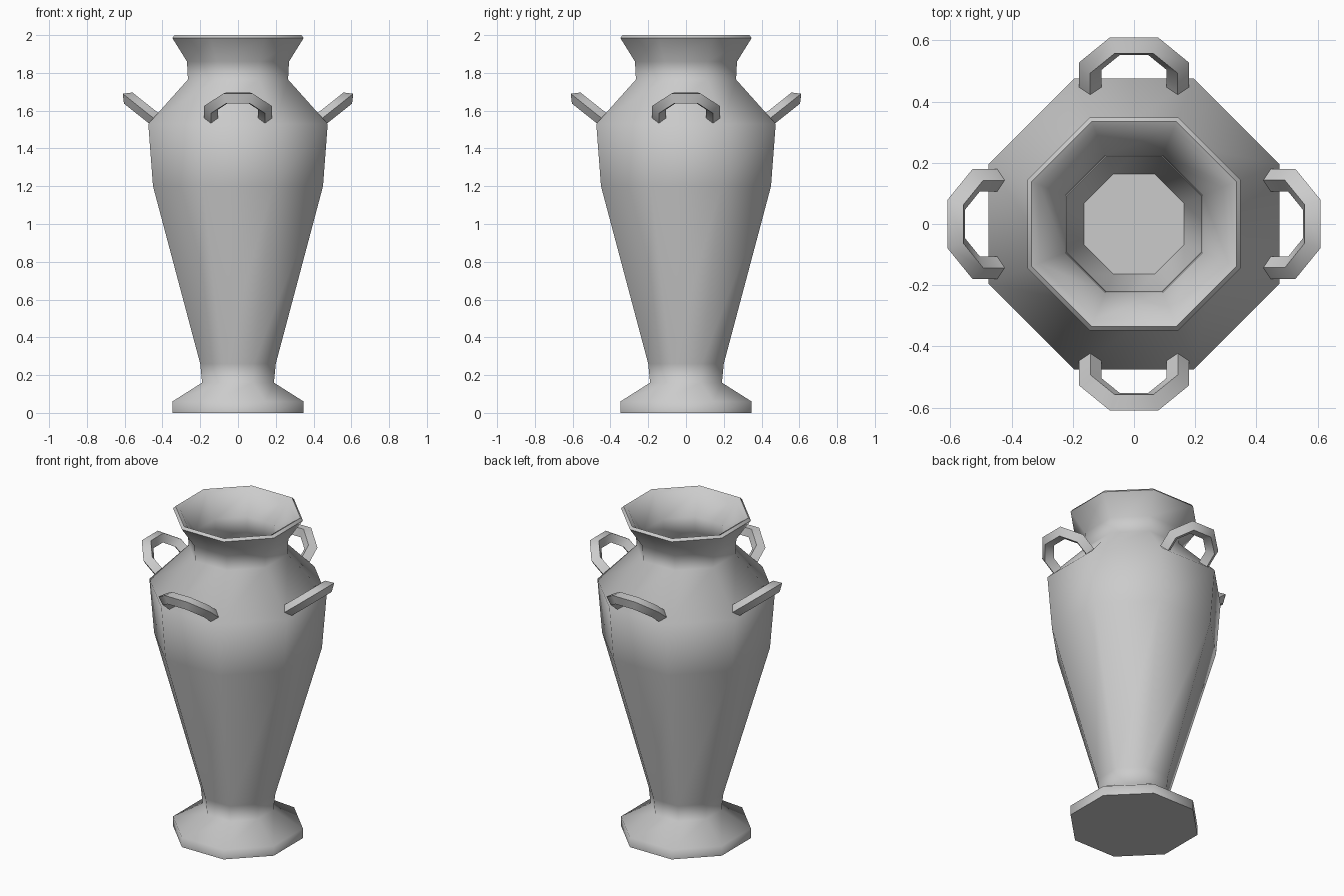
import bpy, bmesh
from math import cos, sin, pi, tau, radians
from mathutils import Vector, Matrix

if "Cube" in bpy.data.objects:
    bpy.data.objects.remove(bpy.data.objects["Cube"])


def loft(name, rings):
    """Skin a list of equal-sized vertex rings and cap both ends."""
    bm = bmesh.new()
    vr = [[bm.verts.new(p) for p in ring] for ring in rings]
    n = len(vr[0])
    for a, b in zip(vr, vr[1:]):
        for i in range(n):
            j = (i + 1) % n
            bm.faces.new((a[i], a[j], b[j], b[i]))
    bm.faces.new(vr[0])
    bm.faces.new(vr[-1])
    bmesh.ops.recalc_face_normals(bm, faces=bm.faces)
    me = bpy.data.meshes.new(name)
    bm.to_mesh(me)
    bm.free()
    ob = bpy.data.objects.new(name, me)
    bpy.context.collection.objects.link(ob)
    bpy.ops.object.select_all(action='DESELECT')
    ob.select_set(True)
    bpy.context.view_layer.objects.active = ob
    bpy.ops.object.shade_smooth_by_angle(angle=radians(65))
    return ob


def octagon(apothem, z):
    r = apothem / cos(pi / 8)
    return [(r * cos(tau * (i + .5) / 8), r * sin(tau * (i + .5) / 8), z) for i in range(8)]


# Vase body: outer wall up, over the lip, inner wall down to the floor
profile = [(.348, 0), (.348, .06), (.19, .16), (.2, .26), (.45, 1.2), (.475, 1.53),
           (.265, 1.765), (.27, 1.86), (.348, 1.985), (.335, 2.0), (.31, 1.985),
           (.225, 1.86), (.22, 1.765), (.435, 1.51), (.41, 1.2), (.163, .26)]
loft("vase_body", [octagon(a, z) for a, z in profile])

# Handle: diamond-section tube swept along a tilted half-loop (outward +x)
half = [(.44, .143, 1.555), (.516, .143, 1.615), (.581, .063, 1.667)]
path = [Vector(p) for p in half] + [Vector((x, -y, z)) for x, y, z in reversed(half)]
normal = (path[1] - path[0]).cross(path[2] - path[1]).normalized()
R = .037
rings = []
for i, p in enumerate(path):
    d0 = (p - path[max(i - 1, 0)]).normalized()
    d1 = (path[min(i + 1, 5)] - p).normalized()
    t = (d0 + d1).normalized()
    side = t.cross(normal)
    miter = R / max(t.dot(d1), t.dot(d0))
    rings.append([p + side * miter, p + normal * R, p - side * miter, p - normal * R])

for k, name in enumerate(("right", "back", "left", "front")):
    rot = Matrix.Rotation(k * pi / 2, 3, 'Z')
    ob = loft(name + "_handle", [[rot @ v for v in ring] for ring in rings])
    # diamond edges are close to 90 degrees; keep the tube softly shaded
    ob.data.polygons.foreach_set("use_smooth", [True] * len(ob.data.polygons))
    bpy.ops.object.shade_smooth()
